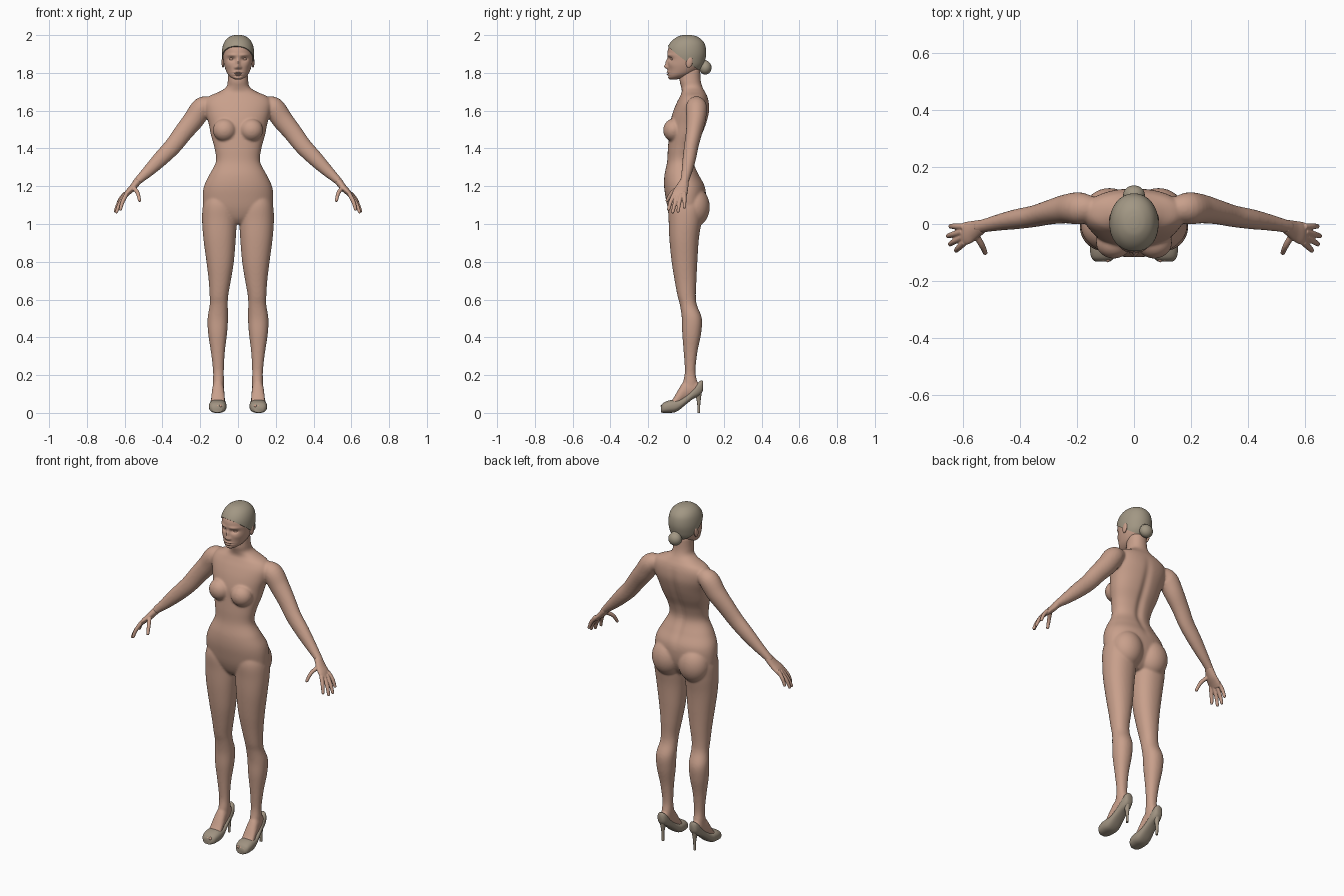
import bpy, bmesh, math
from mathutils import Vector, Matrix


def material(name, col):
    m = bpy.data.materials.new(name)
    m.diffuse_color = (*col, 1)
    return m


SKIN = material("skin", (0.58, 0.35, 0.26))
HAIR = material("hair", (0.36, 0.31, 0.23))
SHOE = material("shoe_leather", (0.35, 0.29, 0.22))


def spline(rows, k):
    """Catmull-Rom interpolation of table rows, k steps per gap."""
    out, n = [], len(rows)
    for i in range(n - 1):
        a, b, c, d = (rows[max(0, min(n - 1, i + j))] for j in (-1, 0, 1, 2))
        for s in range(k):
            t = s / k
            out.append([0.5 * (2*q + (r - p)*t + (2*p - 5*q + 4*r - w)*t*t + (3*q - p - 3*r + w)*t**3)
                        for p, q, r, w in zip(a, b, c, d)])
    return out + [list(rows[-1])]


def section(a0, a1, b0, b1, n, p):
    """Superellipse between two pairs of extents."""
    pts = []
    for i in range(n):
        t = 2 * math.pi * i / n
        c, s = math.cos(t), math.sin(t)
        pts.append(((a0 + a1)/2 + (a1 - a0)/2 * math.copysign(abs(c)**p, c),
                    (b0 + b1)/2 + (b1 - b0)/2 * math.copysign(abs(s)**p, s)))
    return pts


def loft(bm, rings):
    vs = [[bm.verts.new(p) for p in r] for r in rings]
    n = len(vs[0])
    for r, q in zip(vs, vs[1:]):
        for i in range(n):
            bm.faces.new((r[i], r[(i + 1) % n], q[(i + 1) % n], q[i]))
    bm.faces.new(vs[0])
    bm.faces.new(vs[-1][::-1])


def loft_z(bm, rows, k=6, n=40, p=0.92):   # rows: z, x0, x1, y0, y1
    loft(bm, [[(x, y, r[0]) for x, y in section(*r[1:], n, p)] for r in spline(rows, k)])


def loft_y(bm, rows, k=5, n=32, p=0.8):    # rows: y, x0, x1, z0, z1
    loft(bm, [[(x, r[0], z) for x, z in section(*r[1:], n, p)] for r in spline(rows, k)])


def tube(bm, rows, s=1, k=5, n=24):        # rows: x, y, z, radius in y, radius across
    rows = spline(rows, k)
    pts = [Vector((s * r[0], r[1], r[2])) for r in rows]
    rings = []
    for i, r in enumerate(rows):
        t = (pts[min(i + 1, len(pts) - 1)] - pts[max(i - 1, 0)]).normalized()
        u = Vector((0, 1, 0))
        u = (u - t * u.dot(t)).normalized()
        v = t.cross(u)
        rings.append([pts[i] + u * a + v * b for a, b in section(-r[3], r[3], -r[4], r[4], n, 1)])
    loft(bm, rings)


def ball(bm, c, r, tilt=0):
    m = Matrix.Translation(c) @ Matrix.Rotation(tilt, 4, 'X') @ Matrix.Diagonal((*r, 1))
    bmesh.ops.create_uvsphere(bm, u_segments=32, v_segments=20, radius=1, matrix=m)


def finish(name, bm, mat, voxel=0, smooth=0):
    bmesh.ops.recalc_face_normals(bm, faces=bm.faces)
    me = bpy.data.meshes.new(name)
    bm.to_mesh(me)
    bm.free()
    ob = bpy.data.objects.new(name, me)
    bpy.context.collection.objects.link(ob)
    bpy.ops.object.select_all(action='DESELECT')
    ob.select_set(True)
    bpy.context.view_layer.objects.active = ob
    if voxel:   # fuse overlapping volumes into one skin
        m = ob.modifiers.new("fuse", 'REMESH')
        m.mode, m.voxel_size = 'VOXEL', voxel
        bpy.ops.object.modifier_apply(modifier="fuse")
        m = ob.modifiers.new("relax", 'SMOOTH')
        m.factor, m.iterations = 0.5, smooth
        bpy.ops.object.modifier_apply(modifier="relax")
    ob.data.materials.clear()
    ob.data.materials.append(mat)
    bpy.ops.object.shade_smooth_by_angle(angle=math.radians(50))
    return ob


# Body: torso and neck
bm = bmesh.new()
torso = [(1.00, .05, -.05, .04), (1.03, .12, -.075, .07), (1.08, .178, -.095, .095), (1.14, .187, -.108, .105),
         (1.20, .180, -.116, .10), (1.26, .152, -.114, .07), (1.33, .117, -.10, .042), (1.40, .124, -.096, .054),
         (1.47, .143, -.09, .085), (1.53, .155, -.085, .108), (1.59, .172, -.07, .123), (1.64, .178, -.05, .122),
         (1.675, .155, -.032, .113), (1.70, .10, -.022, .10), (1.725, .062, -.026, .087),
         (1.76, .054, -.034, .078), (1.82, .05, -.03, .075)]
loft_z(bm, [(z, -w, w, f, b) for z, w, f, b in torso], n=56)
# Legs, feet, arms, bust and seat on both sides
leg = [(1.16, .04, .16, -.08, .07), (1.10, .012, .185, -.095, .09), (1.02, .007, .19, -.092, .083),
       (.92, .012, .183, -.088, .068), (.80, .022, .167, -.076, .06), (.70, .038, .155, -.06, .055),
       (.62, .052, .150, -.045, .052), (.57, .054, .150, -.032, .058), (.50, .053, .161, -.022, .084),
       (.42, .058, .158, -.02, .08), (.32, .07, .143, -.012, .06), (.22, .075, .132, -.006, .05),
       (.16, .074, .133, -.015, .06), (.11, .076, .132, -.01, .06)]
foot = [(.07, .082, .126, .11, .16), (.03, .076, .134, .08, .175), (-.01, .073, .138, .055, .168),
        (-.04, .07, .142, .035, .125), (-.075, .068, .146, .02, .066), (-.11, .074, .143, .018, .045)]
arm = [(.14, .055, 1.635, .04, .04), (.188, .055, 1.617, .056, .056), (.235, .053, 1.552, .051, .055),
       (.29, .042, 1.484, .043, .050), (.345, .028, 1.412, .038, .046), (.41, .017, 1.345, .035, .041),
       (.47, .006, 1.285, .029, .032), (.52, -.005, 1.238, .024, .023), (.548, -.013, 1.21, .024, .018)]
for s in (1, -1):
    loft_z(bm, [(z, s*a, s*b, f, k) for z, a, b, f, k in leg])
    loft_y(bm, [(y, s*a, s*b, f, k) for y, a, b, f, k in foot], p=1)
    tube(bm, arm, s, n=32)
    ball(bm, (s*.071, -.066, 1.497), (.062, .055, .06))
    ball(bm, (s*.086, .044, 1.09), (.09, .082, .105))
body = finish("body", bm, SKIN, 0.006, 7)
# Spine groove down the back
for v in body.data.vertices:
    if v.co.y > 0 and 1.17 < v.co.z < 1.67:
        v.co.y -= .011 * math.exp(-(v.co.x / .022)**2) * math.sin(math.pi * (v.co.z - 1.17) / .5)

# Hands: palm, four fingers and thumb
palm = [(.53, -.008, 1.228, .024, .02), (.56, -.022, 1.19, .034, .018),
        (.585, -.032, 1.165, .040, .015), (.603, -.038, 1.143, .036, .010)]
fingers = [((.592, -.064, 1.155), (.612, -.082, 1.115), (.622, -.092, 1.078)),
           ((.598, -.046, 1.15), (.627, -.06, 1.105), (.643, -.07, 1.064)),
           ((.600, -.027, 1.155), (.632, -.036, 1.11), (.65, -.042, 1.068)),
           ((.595, -.009, 1.165), (.625, -.008, 1.128), (.641, -.008, 1.09)),
           ((.555, -.035, 1.195), (.532, -.075, 1.165), (.521, -.1, 1.125))]
for s, side in ((1, "left"), (-1, "right")):
    bm = bmesh.new()
    tube(bm, palm, s)
    for f in fingers:
        tube(bm, [(*p, r, r) for p, r in zip(f, (.0115, .0105, .0085))], s, n=16)
        ball(bm, (s*f[2][0], f[2][1], f[2][2]), (.0085,) * 3)
    finish(side + "_hand", bm, SKIN, 0.003, 4)

# Head: lofted skull with soft bumps for the features (x, z, size x, size z, depth)
skull = [(1.765, .015, -.083, -.05), (1.775, .036, -.093, -.01), (1.79, .052, -.096, .03), (1.81, .063, -.096, .06),
         (1.84, .073, -.096, .085), (1.87, .078, -.096, .095), (1.90, .080, -.098, .10), (1.93, .077, -.094, .098),
         (1.955, .069, -.08, .09), (1.975, .055, -.06, .073), (1.99, .033, -.034, .048), (1.996, .01, -.008, .02)]
bumps = [(0, 1.833, .012, .012, .018), (0, 1.856, .009, .017, .012), (.013, 1.828, .007, .007, .006),
         (.034, 1.894, .024, .008, .005), (.033, 1.873, .018, .011, -.013), (0, 1.804, .021, .005, .007),
         (0, 1.792, .017, .005, .007), (0, 1.798, .022, .0025, -.005), (0, 1.783, .02, .005, -.004),
         (0, 1.772, .018, .008, .003), (.05, 1.842, .02, .018, .004)]
bm = bmesh.new()
loft_z(bm, [(z, -w, w, f, b) for z, w, f, b in skull], 9, 128, 0.97)
for v in bm.verts:
    x, y, z = v.co
    if y < -.01:
        v.co.y -= sum(d * math.exp(-((abs(x) - a) / sx)**2 - ((z - c) / sz)**2) for a, c, sx, sz, d in bumps)
finish("head", bm, SKIN)

# Eyes and ears
for s, side in ((1, "left"), (-1, "right")):
    bm = bmesh.new()
    ball(bm, (s*.033, -.069, 1.873), (.013, .012, .0085))
    finish(side + "_eye", bm, SKIN)
    bm = bmesh.new()
    ball(bm, (s*.079, .018, 1.857), (.008, .017, .03), -.2)
    finish(side + "_ear", bm, SKIN)

# Hair: larger skull shell cut along the sloping hairline, and a bun
bm = bmesh.new()
loft_z(bm, [(1.87 + (z - 1.87) * 1.033, -w - .006, w + .006, f - .005, b + .007) for z, w, f, b in skull], 5, 64, 0.97)
cut = bmesh.ops.bisect_plane(bm, geom=bm.verts[:] + bm.edges[:] + bm.faces[:], plane_co=(0, -.1, 1.945),
                             plane_no=(.1, .75, 1), clear_inner=True)
bmesh.ops.holes_fill(bm, edges=[e for e in bm.edges if e.is_boundary])
finish("hair_cap", bm, HAIR)
bm = bmesh.new()
ball(bm, (0, .102, 1.828), (.038, .033, .037))
ball(bm, (0, .09, 1.842), (.03, .03, .03))
finish("hair_bun", bm, HAIR)

# Open-toed high heeled shoes
shoe = [(.09, .088, .12, .12, .168), (.083, .08, .128, .105, .172), (.065, .074, .134, .088, .162),
        (.035, .072, .138, .072, .125), (0, .069, .143, .045, .092), (-.035, .064, .149, .016, .072),
        (-.06, .061, .153, .003, .070), (-.09, .062, .154, 0, .066), (-.118, .069, .149, 0, .054),
        (-.132, .085, .135, .002, .036)]
heel = [(.12, .08, .128, .035, .086), (.09, .09, .118, .05, .081), (.05, .096, .112, .059, .076),
        (.0, .097, .111, .06, .074)]
for s, side in ((1, "left"), (-1, "right")):
    bm = bmesh.new()
    loft_y(bm, [(y, s*a, s*b, f, k) for y, a, b, f, k in shoe])
    finish(side + "_shoe", bm, SHOE)
    bm = bmesh.new()
    loft_z(bm, [(z, s*a, s*b, f, k) for z, a, b, f, k in heel], 5, 20)
    finish(side + "_heel", bm, SHOE)
    bm = bmesh.new()
    for i in range(3):   # toes showing in the opening
        ball(bm, (s*(.092 + .016*i), -.122 + .002*i, .036), (.009 - .001*i, .012, .009))
    finish(side + "_toes", bm, SKIN)
